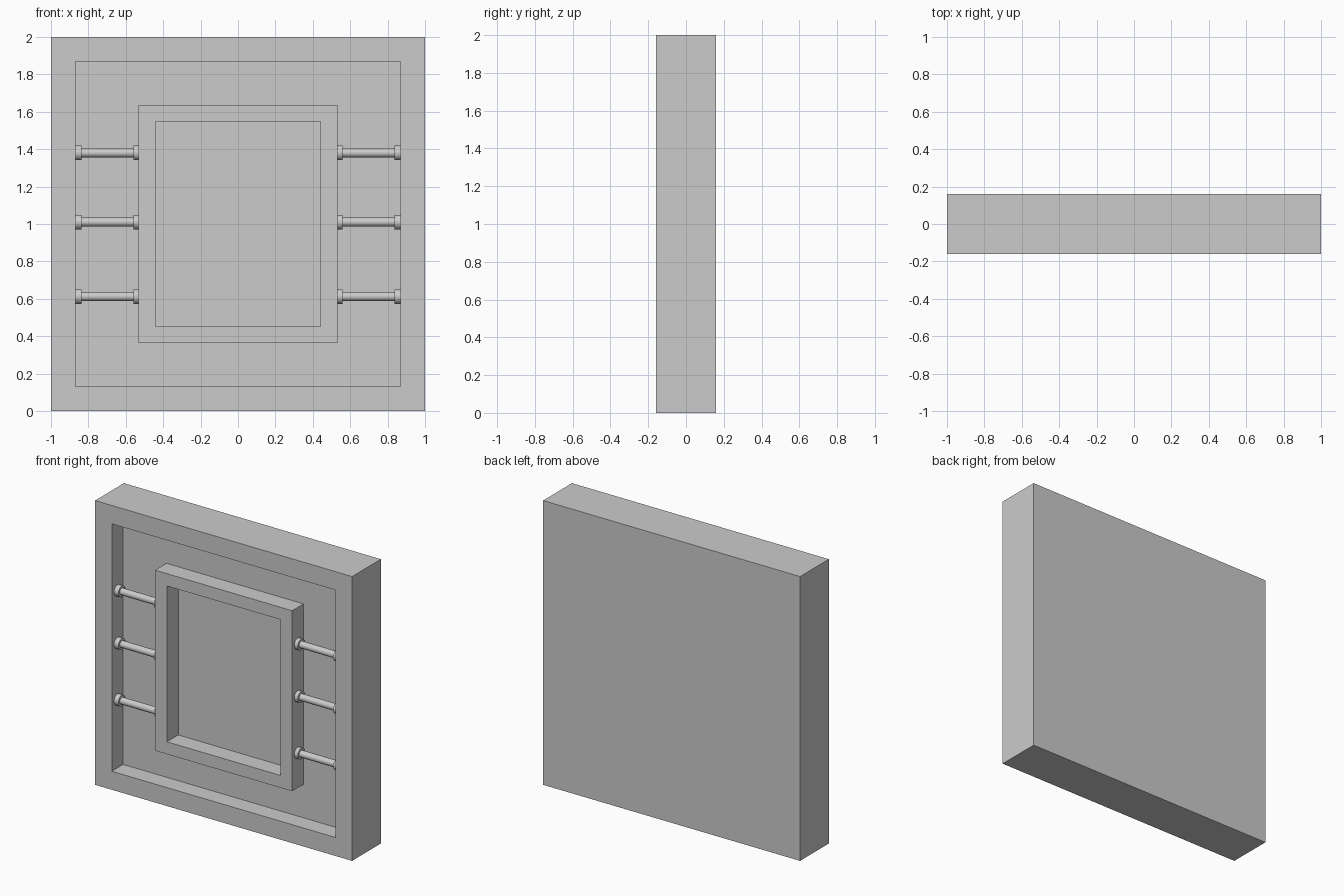
import bpy, bmesh
from math import cos, sin, tau, radians

if "Cube" in bpy.data.objects:
    bpy.data.objects.remove(bpy.data.objects["Cube"])


def loft(name, rings):
    """Skin a series of equal-length closed rings and cap both ends."""
    bm = bmesh.new()
    loops = [[bm.verts.new(p) for p in ring] for ring in rings]
    n = len(loops[0])
    for a, b in zip(loops, loops[1:]):
        for i in range(n):
            j = (i + 1) % n
            bm.faces.new((a[i], a[j], b[j], b[i]))
    bm.faces.new(loops[0])
    bm.faces.new(loops[-1])
    bmesh.ops.recalc_face_normals(bm, faces=bm.faces)
    mesh = bpy.data.meshes.new(name)
    bm.to_mesh(mesh)
    bm.free()
    obj = bpy.data.objects.new(name, mesh)
    bpy.context.collection.objects.link(obj)
    return obj


def rect(hx, hz, y):
    return [(-hx, y, 1 - hz), (hx, y, 1 - hz), (hx, y, 1 + hz), (-hx, y, 1 + hz)]


def circle(x, r, y, z, n=32):
    return [(x, y + r * cos(tau * i / n), z + r * sin(tau * i / n)) for i in range(n)]


FRONT, BACK, FLOOR = -0.16, 0.16, -0.034

# Panel: outer slab, recess, raised inner frame and its recess
loft("framed_panel", [rect(*s) for s in (
    (1, 1, BACK), (1, 1, FRONT),
    (0.87, 0.87, FRONT), (0.87, 0.87, FLOOR),
    (0.533, 0.635, FLOOR), (0.533, 0.635, FRONT),
    (0.441, 0.548, FRONT), (0.441, 0.548, FLOOR))])

# Flanged rods joining the two frames, mirrored to the left side
ROD_PROFILE = ((0.533, 0.039), (0.56, 0.039), (0.56, 0.024),
               (0.836, 0.024), (0.836, 0.039), (0.87, 0.039))
for label, z in (("upper", 1.38), ("middle", 1.01), ("lower", 0.612)):
    rod = loft(label + "_rods", [circle(x, r, -0.097, z) for x, r in ROD_PROFILE])
    bpy.ops.object.select_all(action='DESELECT')
    rod.select_set(True)
    bpy.context.view_layer.objects.active = rod
    bpy.ops.object.shade_smooth_by_angle(angle=radians(30))
    rod.modifiers.new("left_side", 'MIRROR').use_mirror_merge = False
